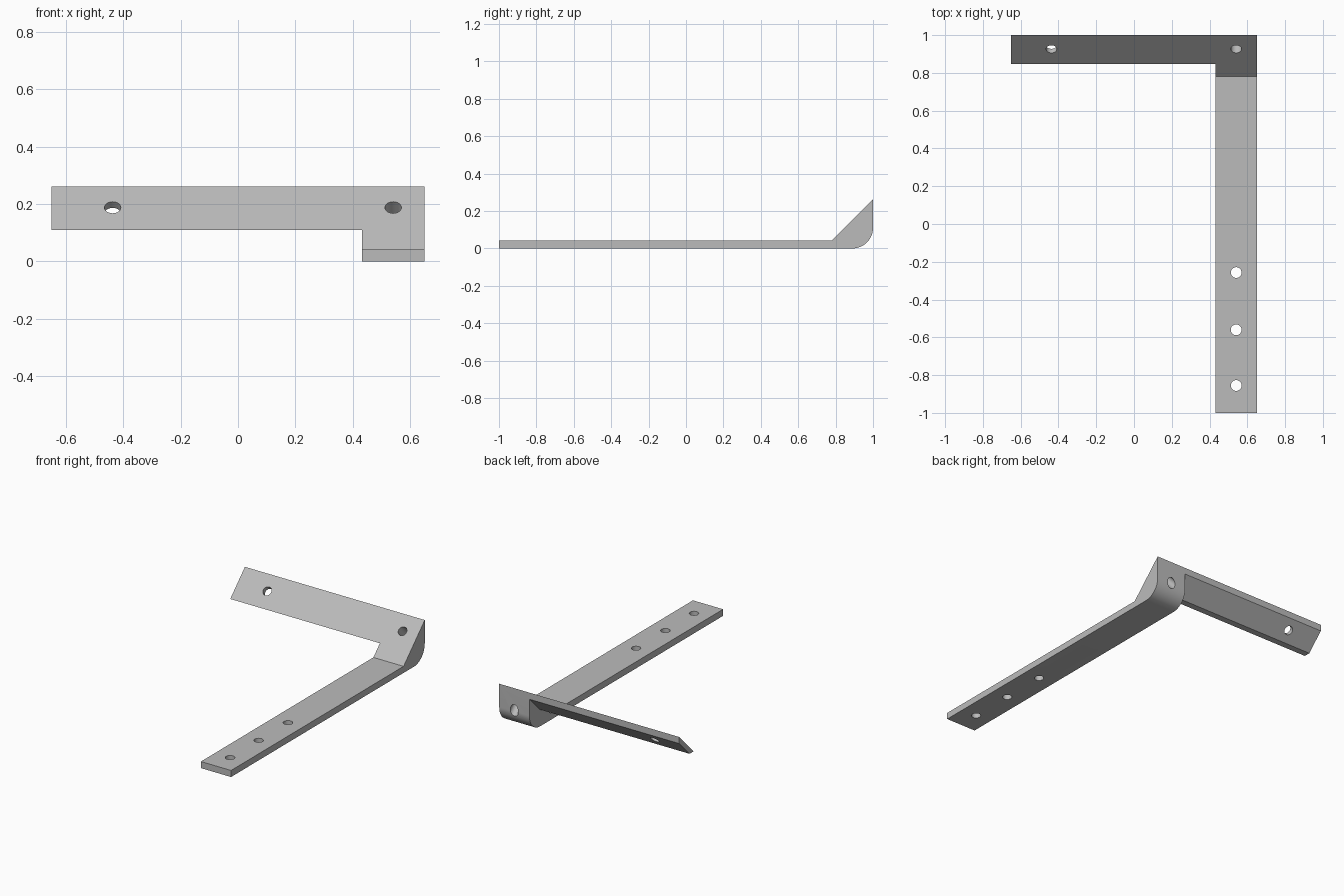
import bpy
import bmesh
import math
from mathutils import Vector

if "Cube" in bpy.data.objects:
    bpy.data.objects.remove(bpy.data.objects["Cube"], do_unlink=True)

# Single plain steel colour
steel = bpy.data.materials.new("plain grey steel")
steel.use_nodes = True
GREY = (0.5, 0.5, 0.5, 1.0)
steel.diffuse_color = GREY
steel.node_tree.nodes["Principled BSDF"].inputs["Base Color"].default_value = GREY

LEFT, INNER, RIGHT = 0.65, 0.432, -0.65   # widths of strip and arm
THICK = 0.043
HOLE_R = 0.0285
HOLE_X = (LEFT + INNER) / 2
TOP = 0.262


def extrude_profile(name, profile, x0, x1):
    """Solid from a (y, z) outline swept along x."""
    bm = bmesh.new()
    face = bm.faces.new([bm.verts.new((x0, y, z)) for y, z in profile])
    swept = bmesh.ops.extrude_face_region(bm, geom=[face])["geom"]
    verts = [v for v in swept if isinstance(v, bmesh.types.BMVert)]
    bmesh.ops.translate(bm, verts=verts, vec=(x1 - x0, 0, 0))
    bmesh.ops.recalc_face_normals(bm, faces=bm.faces)
    mesh = bpy.data.meshes.new(name)
    bm.to_mesh(mesh)
    bm.free()
    obj = bpy.data.objects.new(name, mesh)
    bpy.context.collection.objects.link(obj)
    mesh.materials.append(steel)
    return obj


def apply_boolean(obj, other, operation):
    bpy.context.view_layer.objects.active = obj
    mod = obj.modifiers.new(operation.lower(), "BOOLEAN")
    mod.operation = operation
    mod.solver = "EXACT"
    mod.object = other
    bpy.ops.object.modifier_apply(modifier=mod.name)
    bpy.data.objects.remove(other, do_unlink=True)


def drill(obj, centre, axis):
    """Cut a round hole through the part along an axis."""
    rot = Vector(axis).to_track_quat("Z", "Y").to_euler()
    bpy.ops.mesh.primitive_cylinder_add(vertices=32, radius=HOLE_R, depth=0.5,
                                        location=centre, rotation=rot)
    cutter = bpy.context.object
    cutter.name = "hole_cutter"
    cutter.hide_render = True
    cutter.data.materials.append(steel)
    apply_boolean(obj, cutter, "DIFFERENCE")


# Long strip with the rounded heel and the sloping seat at the back
R = 0.11
heel = [(1 - R + R * math.sin(a), R - R * math.cos(a))
        for a in (math.pi / 2 * i / 16 for i in range(17))]
slope_foot = 1 - (TOP - THICK)
bracket = extrude_profile(
    "mounting_bracket",
    [(-1, 0)] + heel + [(1, TOP), (slope_foot, THICK), (-1, THICK)],
    INNER, LEFT)

# Slanted cross arm lying in the plane of the sloping seat
LOW = 0.11
front_y = 1 - (TOP - LOW)
arm = extrude_profile(
    "cross_arm",
    [(front_y, LOW), (front_y + THICK, LOW), (1, TOP - THICK), (1, TOP)],
    RIGHT, INNER)
apply_boolean(bracket, arm, "UNION")

# Vertical holes in the strip, slanted holes in the seat and arm
for y in (-0.855, -0.56, -0.257):
    drill(bracket, (HOLE_X, y, 0), (0, 0, 1))
for x in (HOLE_X, -0.437):
    drill(bracket, (x, 0.926, 0.188), (0, -1, 1))

# Smooth the heel and hole walls, keep the edges crisp
bpy.ops.object.select_all(action="DESELECT")
bracket.select_set(True)
bpy.context.view_layer.objects.active = bracket
bpy.ops.object.shade_smooth_by_angle(angle=math.radians(30))
